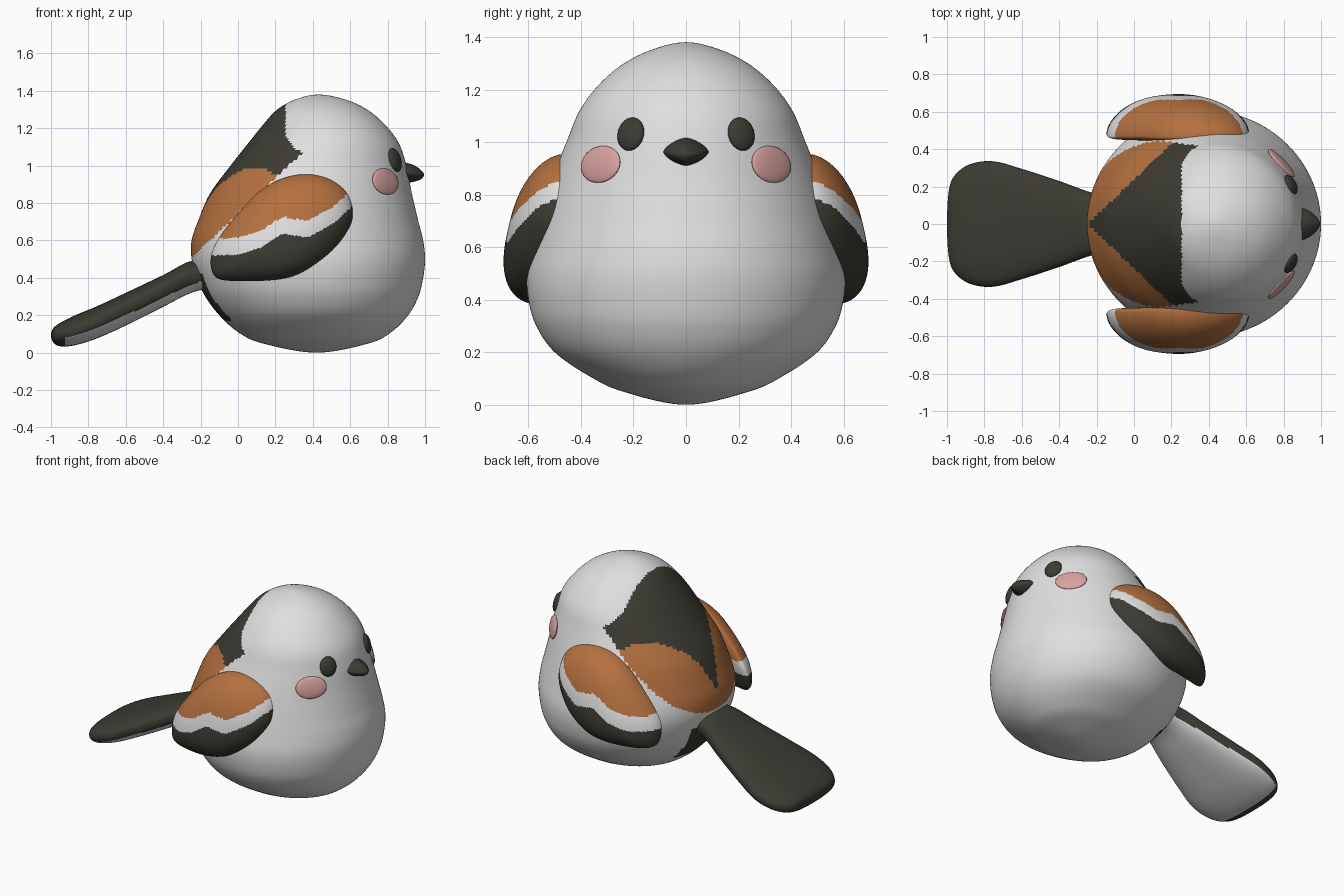
import bpy, bmesh, math
from mathutils import Vector, Matrix
from mathutils.bvhtree import BVHTree

if "Cube" in bpy.data.objects:
    bpy.data.objects.remove(bpy.data.objects["Cube"])


def material(name, rgb):
    m = bpy.data.materials.new(name)
    m.diffuse_color = (*rgb, 1)
    m.use_nodes = True
    m.node_tree.nodes["Principled BSDF"].inputs["Base Color"].default_value = m.diffuse_color
    return m


MATS = [material("white", (0.74, 0.74, 0.74)),
        material("charcoal", (0.045, 0.043, 0.032)),
        material("rust_orange", (0.46, 0.165, 0.05)),
        material("blush_pink", (0.68, 0.36, 0.35))]
WHITE, DARK, ORANGE, PINK = range(4)


def spline(p0, p1, p2, p3, t):
    return [0.5 * (2 * b + (c - a) * t + (2 * a - 5 * b + 4 * c - d) * t * t
                   + (3 * b - a - 3 * c + d) * t ** 3) for a, b, c, d in zip(p0, p1, p2, p3)]


def lerp_curve(pts, x):
    for (x0, y0), (x1, y1) in zip(pts, pts[1:]):
        if x <= x1:
            return y0 + (y1 - y0) * (x - x0) / (x1 - x0)
    return pts[-1][1]


def finish(name, bm, rule):
    bmesh.ops.remove_doubles(bm, verts=bm.verts, dist=1e-5)
    bmesh.ops.recalc_face_normals(bm, faces=bm.faces)
    bm.normal_update()
    for f in bm.faces:
        f.material_index = rule(f.calc_center_median(), f.normal)
        f.smooth = True
    me = bpy.data.meshes.new(name)
    bm.to_mesh(me)
    bm.free()
    for m in MATS:
        me.materials.append(m)
    ob = bpy.data.objects.new(name, me)
    bpy.context.collection.objects.link(ob)
    return ob


def skin(name, rings, rule):
    """Join closed rings of points with quads."""
    bm = bmesh.new()
    loops = [[bm.verts.new(p) for p in r] for r in rings]
    for a, b in zip(loops, loops[1:]):
        n = len(a)
        for i in range(n):
            j = (i + 1) % n
            bm.faces.new((a[i], a[j], b[j], b[i]))
    return finish(name, bm, rule)


def loft(name, rows, upright, steps, segs, power, rule):
    """Rows: position on axis, low, high, half width; both ends are points."""
    flip = lambda r: (r[0], r[2], r[1], -r[3])
    ext = [flip(rows[1])] + rows + [flip(rows[-2])]
    rings = []
    for k in range(len(rows) - 1):
        for s in range(steps + (k == len(rows) - 2)):
            h, lo, hi, w = spline(*ext[k:k + 4], s / steps)
            ring = []
            for i in range(segs):
                t = math.tau * i / segs
                c, d = (math.copysign(abs(v) ** (2 / power), v) for v in (math.cos(t), math.sin(t)))
                u = (lo + hi) / 2 + (hi - lo) / 2 * c
                ring.append((u, w * d, h) if upright else (h, w * d, u))
            rings.append(ring)
    return skin(name, rings, rule)


# Body with white head and belly, dark saddle, orange shoulders
def body_rule(c, n):
    x, y, z = c.x, abs(c.y), c.z
    if 0.17 < z < 0.42 and x < -0.04 and y < 0.2:
        return DARK
    if z < 0.51 + 0.95 * (x + 0.245):
        return WHITE
    if x < 0.255 + 0.95 * max(0, 1.15 - z):
        return ORANGE if y > 0.95 * (x + 0.25) and z < 1.0 else DARK
    return WHITE


BODY = [(0, .42, .42, 0), (.05, .13, .70, .24), (.11, 0, .82, .37), (.2, -.10, .91, .50),
        (.3, -.175, .965, .57), (.4, -.22, .99, .60), (.5, -.248, 1.0, .605),
        (.6, -.248, .99, .585), (.7, -.215, .965, .56), (.85, -.15, .93, .515),
        (1.0, -.04, .90, .455), (1.12, .055, .86, .405), (1.22, .135, .785, .33),
        (1.3, .21, .69, .235), (1.355, .31, .57, .12), (1.38, .43, .43, 0)]
body = loft("body", BODY, True, 9, 160, 2, body_rule)

# Tail, dark above and white below with a dark tip
TAIL = [(-.05, .43, .43, 0), (-.1, .36, .49, .13), (-.25, .32, .49, .175), (-.4, .245, .415, .23),
        (-.6, .145, .32, .295), (-.75, .078, .25, .335), (-.87, .04, .2, .322),
        (-.95, .034, .16, .27), (-.988, .055, .13, .19), (-1.0, .095, .095, 0)]
loft("tail", TAIL, False, 8, 72, 2.5,
     lambda c, n: WHITE if n.z < -0.55 and c.x > -0.92 else DARK)

# Beak
BEAK = [(.8, .955, .955, 0), (.84, .905, 1.02, .09), (.9, .908, 1.015, .086),
        (.945, .915, 1.0, .065), (.98, .928, .975, .033), (.995, .952, .952, 0)]
loft("beak", BEAK, False, 5, 32, 1.5, lambda c, n: DARK)

# Wings: pillow shapes over a side outline (x, z)
OUTLINE = [(-.145, .46), (-.11, .398), (0, .383), (.2, .39), (.35, .43), (.5, .53), (.595, .66),
           (.615, .76), (.58, .86), (.5, .925), (.4, .953), (.3, .948), (.2, .915), (.1, .85),
           (0, .745), (-.08, .645), (-.135, .55)]
BAND = [(-.2, .61), (-.09, .61), (0, .615), (.12, .65), (.235, .727), (.37, .705),
        (.51, .78), (.63, .89)]


def wing_rule(c, n):
    top = lerp_curve(BAND, c.x)
    return ORANGE if c.z > top else WHITE if c.z > top - 0.09 else DARK


def wing(name, side):
    n = len(OUTLINE)
    edge = [spline(*[OUTLINE[(k + d) % n] for d in (-1, 0, 1, 2)], s / 9)
            for k in range(n) for s in range(9)]
    cx, cz = 0.25, 0.66
    rings, steps = [], 64
    for k in range(steps + 1):
        a = math.pi * k / steps
        s = math.sin(a) if 0 < k < steps else 0
        depth = (1 - s ** 2.5) ** 0.5 * (0.155 if k < steps / 2 else -0.06)
        ring = []
        for ex, ez in edge:
            x, z = cx + (ex - cx) * s, cz + (ez - cz) * s
            base = 0.582 - 0.22 * (z - 0.4) - 0.08 * ((x - 0.28) / 0.42) ** 2 * (1 if x < 0.28 else 0.5)
            ring.append((x, side * (base + depth), z))
        rings.append(ring)
    skin(name, rings, wing_rule)


# Eyes and cheeks: flattened discs laid on the body surface
tree = BVHTree.FromPolygons([v.co for v in body.data.vertices],
                            [p.vertices[:] for p in body.data.polygons])


def disc(name, y, z, size, mat):
    loc, nor, _, _ = tree.ray_cast(Vector((2, y, z)), Vector((-1, 0, 0)))
    if nor.x < 0:
        nor = -nor
    bm = bmesh.new()
    bmesh.ops.create_uvsphere(bm, u_segments=32, v_segments=20, radius=1)
    side = Vector((0, 0, 1)).cross(nor).normalized()
    rot = Matrix((nor, side, nor.cross(side))).transposed().to_4x4()
    bm.transform(Matrix.Translation(loc) @ rot @ Matrix.Diagonal((*size, 1)))
    finish(name, bm, lambda c, n: mat)


for label, side in (("left", 1), ("right", -1)):
    wing(label + "_wing", side)
    disc(label + "_eye", side * 0.21, 1.03, (0.026, 0.056, 0.065), DARK)
    disc(label + "_cheek", side * 0.325, 0.915, (0.018, 0.1, 0.072), PINK)
